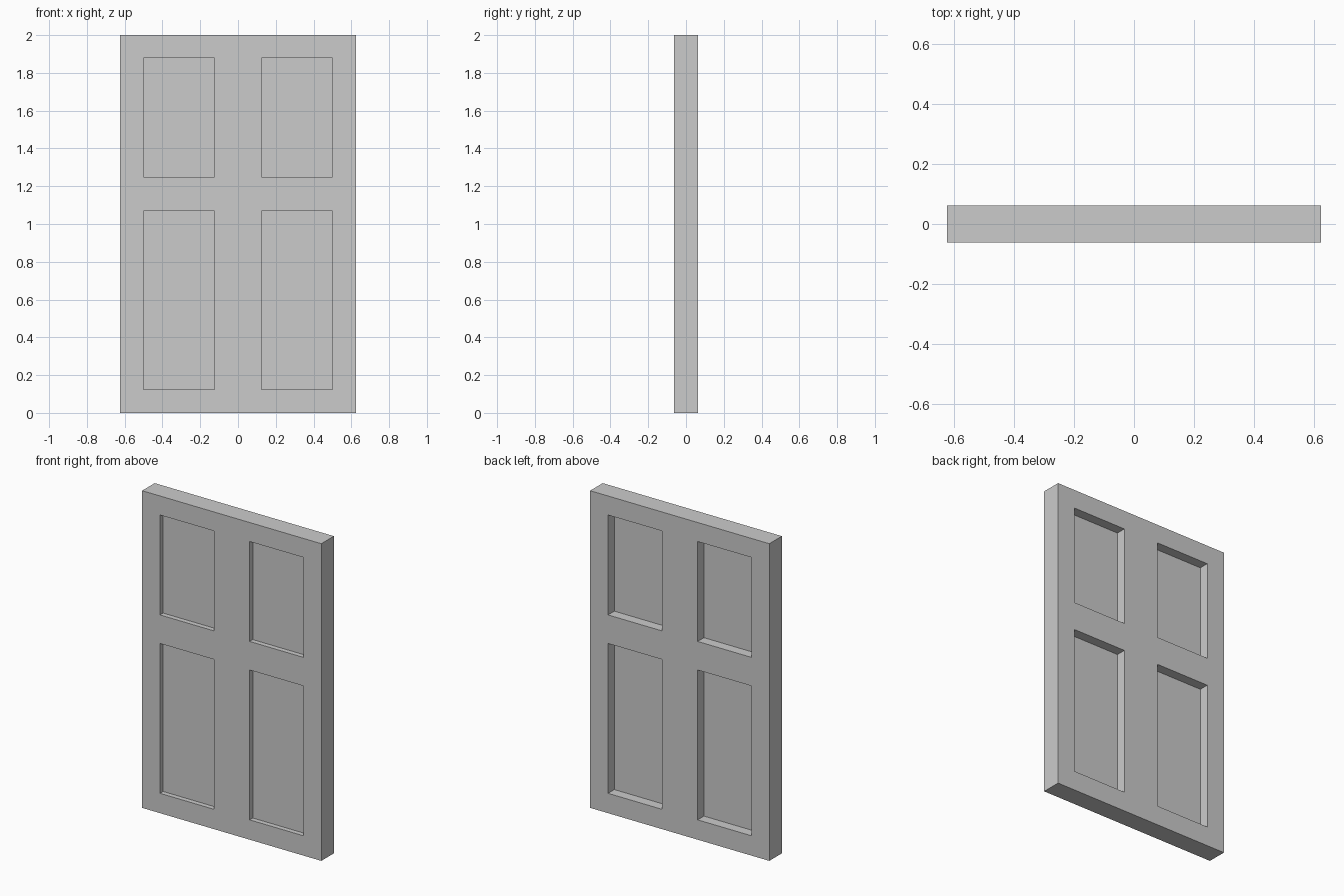
import bpy, bmesh

if "Cube" in bpy.data.objects:
    bpy.data.objects.remove(bpy.data.objects["Cube"])

HALF_T = 0.0625                                   # half of the door thickness
XS = [-0.625, -0.5, -0.125, 0.125, 0.5, 0.625]    # stile and panel edges
ZS = [0, 0.125, 1.07, 1.25, 1.88, 2]              # rail and panel edges
FRONT_DEPTH, BACK_DEPTH = 0.031, 0.0625           # panel recess depths

bm = bmesh.new()

# Front sheet divided along the stiles and rails
grid = [[bm.verts.new((x, -HALF_T, z)) for z in ZS] for x in XS]
for i in range(5):
    for k in range(5):
        bm.faces.new((grid[i][k], grid[i + 1][k],
                      grid[i + 1][k + 1], grid[i][k + 1]))

# Thicken into a solid slab
ext = bmesh.ops.extrude_face_region(bm, geom=bm.faces[:], use_keep_orig=True)
new_verts = [g for g in ext["geom"] if isinstance(g, bmesh.types.BMVert)]
bmesh.ops.translate(bm, verts=new_verts, vec=(0, 2 * HALF_T, 0))
bmesh.ops.recalc_face_normals(bm, faces=bm.faces[:])


def is_panel(face, side):
    c = face.calc_center_median()
    return (abs(c.y - side * HALF_T) < 1e-4 and 0.125 < abs(c.x) < 0.5
            and (0.125 < c.z < 1.07 or 1.25 < c.z < 1.88))


# Sink the four panels on each side
for side, depth in ((-1, FRONT_DEPTH), (1, BACK_DEPTH)):
    panels = [f for f in bm.faces if is_panel(f, side)]
    sunk = bmesh.ops.extrude_discrete_faces(bm, faces=panels)["faces"]
    verts = list({v for f in sunk for v in f.verts})
    bmesh.ops.translate(bm, verts=verts, vec=(0, -side * depth, 0))

bmesh.ops.recalc_face_normals(bm, faces=bm.faces[:])
mesh = bpy.data.meshes.new("panelled_door")
bm.to_mesh(mesh)
bm.free()
door = bpy.data.objects.new("panelled_door", mesh)
bpy.context.collection.objects.link(door)
